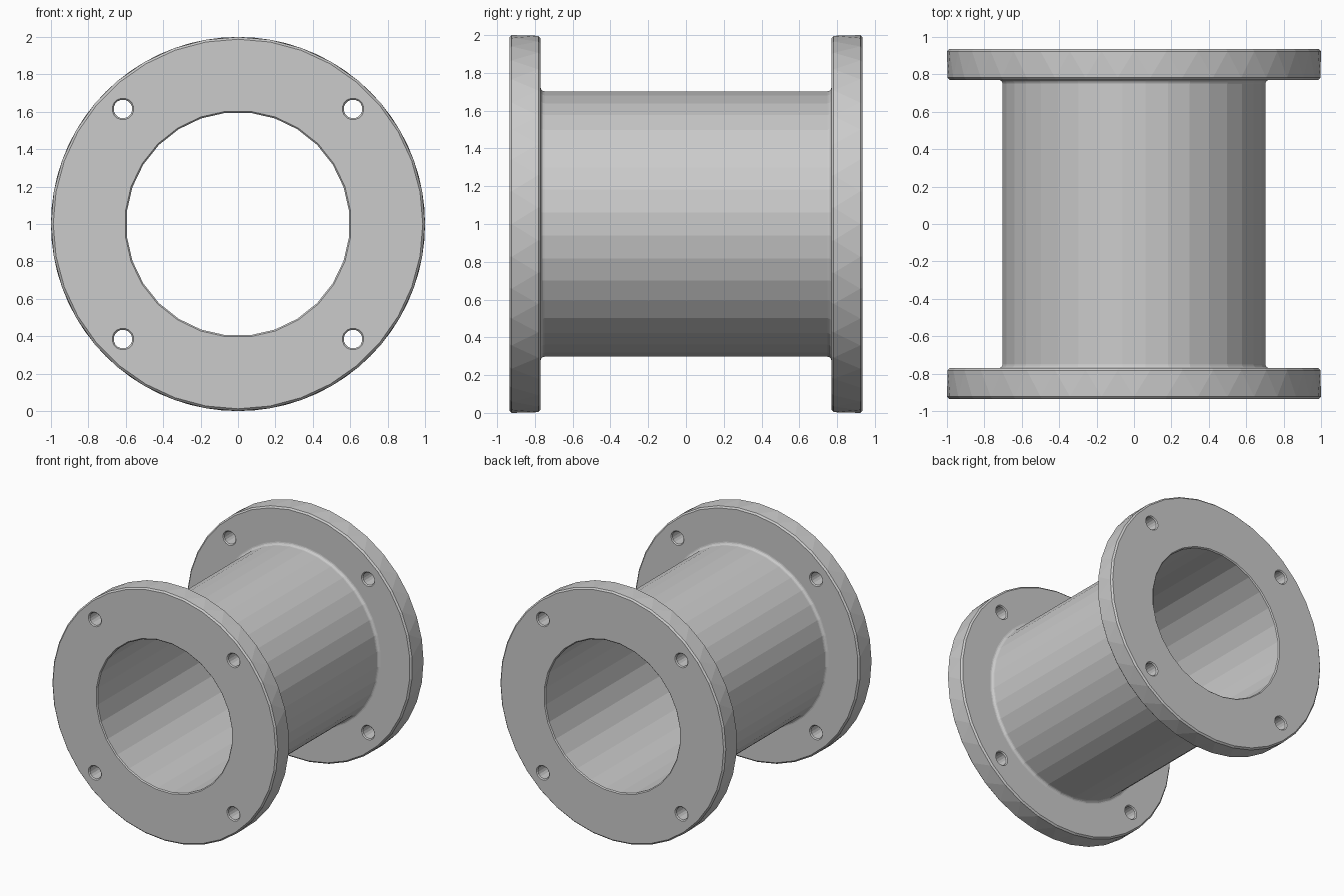
import bpy, bmesh
from math import cos, sin, pi

if "Cube" in bpy.data.objects:
    bpy.data.objects.remove(bpy.data.objects["Cube"])


def lathe(name, profile, sides, cx=0.0, cz=1.0):
    """Closed solid around a y axis; profile rows are (y, radius, phase in steps)."""
    bm = bmesh.new()
    rings = []
    for y, r, phase in profile:
        angles = [2 * pi * (i + phase) / sides for i in range(sides)]
        rings.append([bm.verts.new((cx + r * cos(a), y, cz + r * sin(a))) for a in angles])
    for k, (a, b) in enumerate(zip(rings, rings[1:])):
        twisted = profile[k][2] != profile[k + 1][2]
        forward = profile[k + 1][2] > profile[k][2]
        for i in range(sides):
            j = (i + 1) % sides
            if not twisted:
                bm.faces.new((a[i], a[j], b[j], b[i]))
            elif forward:
                bm.faces.new((a[i], a[j], b[i]))
                bm.faces.new((a[j], b[j], b[i]))
            else:
                bm.faces.new((a[i], a[j], b[j]))
                bm.faces.new((a[i], b[j], b[i]))
    bm.faces.new(rings[0])
    bm.faces.new(rings[-1])
    bmesh.ops.recalc_face_normals(bm, faces=bm.faces)
    mesh = bpy.data.meshes.new(name)
    bm.to_mesh(mesh)
    bm.free()
    obj = bpy.data.objects.new(name, mesh)
    bpy.context.collection.objects.link(obj)
    return obj


def cutter(name, r, sides, phase, bevel, spans, cx=0.0, cz=1.0):
    """Drill shape that flares at each end of the metal it passes through."""
    rows = []
    for y0, y1 in spans:
        flare = r + bevel
        rows += [(y0 - 0.02, flare + 0.02, phase), (y0 + bevel, r, phase),
                 (y1 - bevel, r, phase), (y1 + 0.02, flare + 0.02, phase)]
    return lathe(name, rows, sides, cx, cz)


def cut(body, tool):
    mod = body.modifiers.new(tool.name, 'BOOLEAN')
    mod.operation = 'DIFFERENCE'
    mod.solver = 'EXACT'
    mod.object = tool
    tool.hide_render = True
    bpy.context.view_layer.objects.active = body
    bpy.ops.object.modifier_apply(modifier=mod.name)
    bpy.data.objects.remove(tool)


# Pipe with two flanges: rounded rims and a small fillet at the tube
END, INNER, TUBE = 0.935, 0.77, 0.705
half = [(-END, 0.988, 0), (-END + 0.012, 1.0, 0),
        (-INNER - 0.012, 1.0, 0.5), (-INNER, 0.988, 0.5)]
F = 0.022
for k in range(5):
    t = k / 4 * pi / 2
    half.append((-INNER + F * (1 - cos(t)), TUBE + F * (1 - sin(t)), 0.5))
body = lathe("flanged_pipe", half + [(-y, r, p) for y, r, p in reversed(half)], 36)

# Central bore
cut(body, cutter("bore_cutter", 0.598, 28, 0.5, 0.008, [(-END, END)]))

# Four bolt holes in each flange
for y0, y1 in ((-END, -INNER), (INNER, END)):
    for sx in (-1, 1):
        for sz in (-1, 1):
            cut(body, cutter("bolt_hole_cutter", 0.05, 16, 0.5, 0.008, [(y0, y1)],
                             sx * 0.615, 1 + sz * 0.615))
